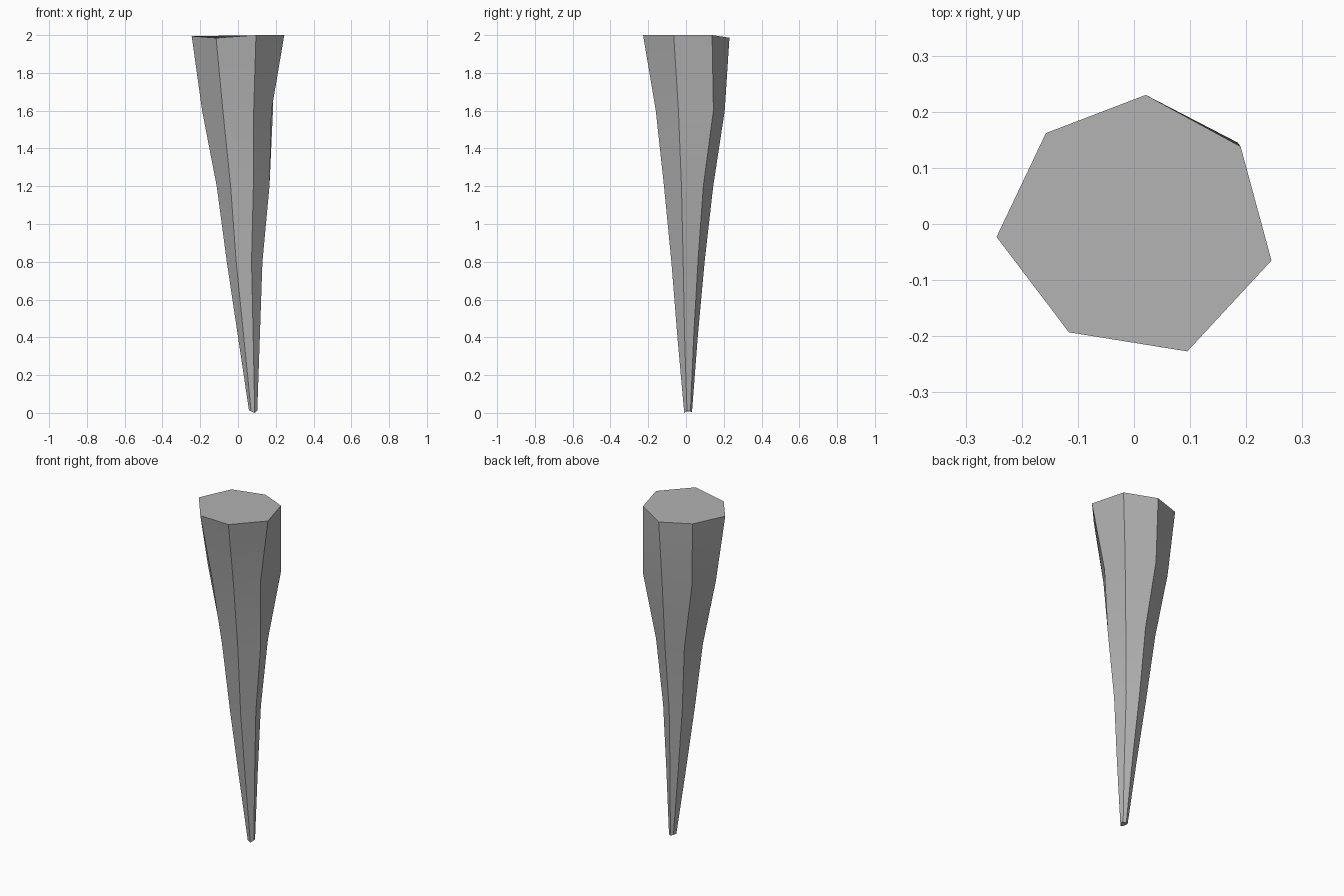
import bpy
import bmesh
import math

cube = bpy.data.objects.get("Cube")
if cube:
    bpy.data.objects.remove(cube, do_unlink=True)

# Irregular seven-sided outline of the wide top, and the bulging ring below it
TOP = [(.245, -.065), (.19, .138), (.021, .23), (-.157, .162),
       (-.245, -.023), (-.116, -.193), (.095, -.227)]
SHOULDER = [(.177, -.04), (.185, .145), (.015, .205), (-.13, .13),
            (-.19, -.015), (-.08, -.135), (.083, -.16)]
TOP_DIP = [0, 0, .014, .004, .005, .015, 0]
TIP_RISE = [.012, .008, .004, .012, .014, .008, 0]

# Tapering lower rings: height, centre x, centre y, scale
LOWER = [(0, .08, .011, .09), (.4, .058, .008, .235),
         (.8, .035, .01, .385), (1.2, .027, .013, .57)]


def material(name, colour):
    mat = bpy.data.materials.new(name)
    mat.use_nodes = True
    mat.diffuse_color = colour
    mat.node_tree.nodes["Principled BSDF"].inputs["Base Color"].default_value = colour
    return mat


bm = bmesh.new()
rings = []
for z, cx, cy, s in LOWER:
    rise = TIP_RISE if z == 0 else [0] * 7
    rings.append([bm.verts.new((cx + x * s, cy + y * s, z + r))
                  for (x, y), r in zip(TOP, rise)])
rings.append([bm.verts.new((x, y, 1.6)) for x, y in SHOULDER])
rings.append([bm.verts.new((x, y, 2 - d)) for (x, y), d in zip(TOP, TOP_DIP)])

# Sides and end caps
for low, high in zip(rings, rings[1:]):
    for i in range(7):
        j = (i + 1) % 7
        bm.faces.new((low[i], low[j], high[j], high[i]))
bm.faces.new(rings[-1])
bm.faces.new(rings[0][::-1])
bmesh.ops.recalc_face_normals(bm, faces=bm.faces)

mesh = bpy.data.meshes.new("tapered_spike")
bm.to_mesh(mesh)
bm.free()
spike = bpy.data.objects.new("tapered_spike", mesh)
bpy.context.collection.objects.link(spike)
mesh.materials.append(material("stone grey", (.45, .45, .45, 1)))

# Soft along the length, crisp at the long edges
bpy.ops.object.select_all(action='DESELECT')
spike.select_set(True)
bpy.context.view_layer.objects.active = spike
bpy.ops.object.shade_smooth_by_angle(angle=math.radians(30))
